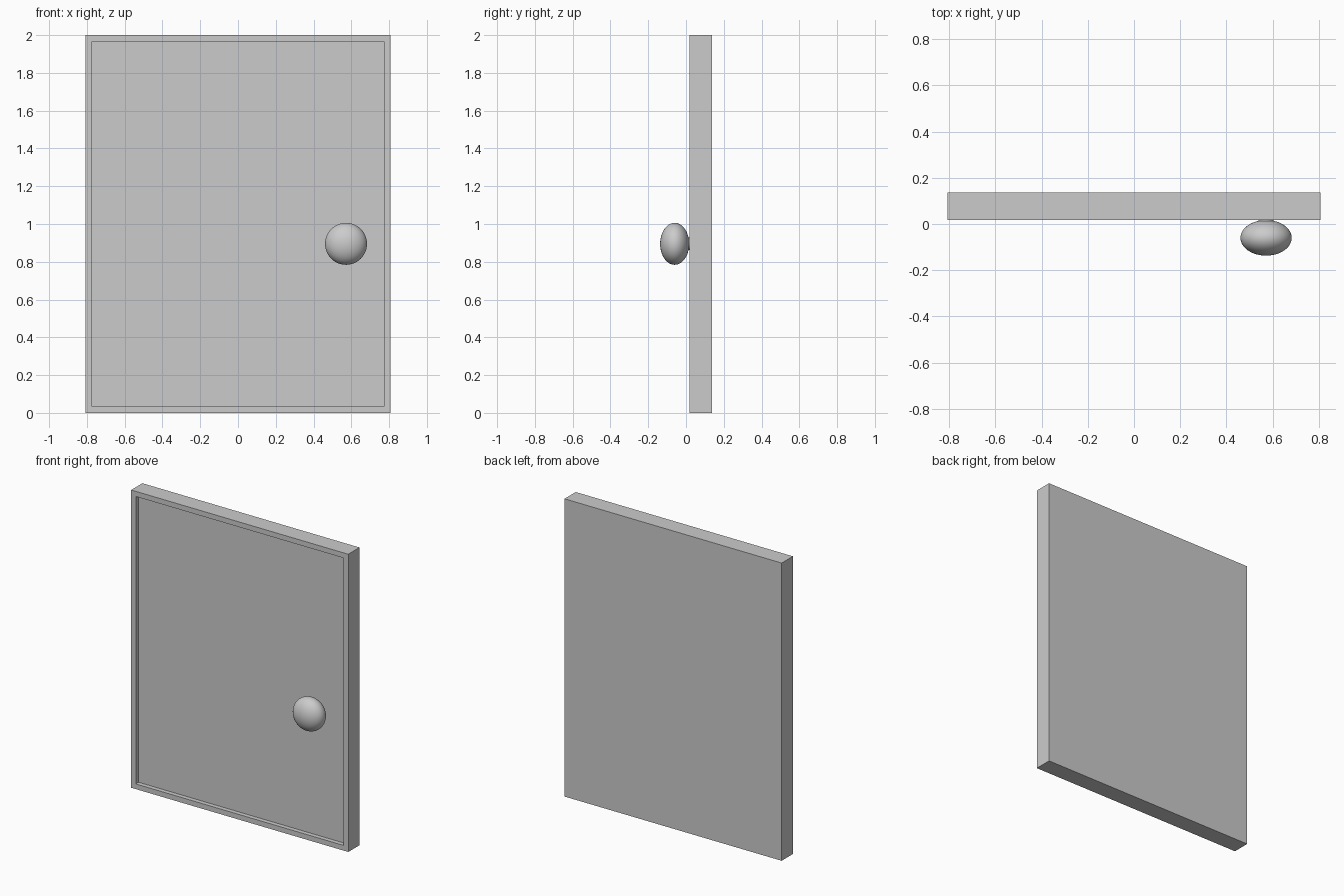
import bpy, bmesh, math
from mathutils import Matrix, Vector

if "Cube" in bpy.data.objects:
    bpy.data.objects.remove(bpy.data.objects["Cube"])

W, H = 0.807, 2.0            # half width, height
FRONT, BACK = 0.018, 0.137   # door faces in y
BORDER, RECESS = 0.049, 0.03

def finish(name, bm):
    bmesh.ops.recalc_face_normals(bm, faces=bm.faces)
    mesh = bpy.data.meshes.new(name)
    bm.to_mesh(mesh)
    bm.free()
    obj = bpy.data.objects.new(name, mesh)
    bpy.context.collection.objects.link(obj)
    return obj

# Door slab with a recessed front panel
bm = bmesh.new()
bmesh.ops.create_cube(bm, size=1, matrix=Matrix.Translation((0, (FRONT + BACK) / 2, H / 2))
                      @ Matrix.Diagonal((2 * W, BACK - FRONT, H, 1)))
bm.normal_update()
front = min(bm.faces, key=lambda f: f.calc_center_median().y)
bmesh.ops.inset_region(bm, faces=[front], thickness=BORDER)
panel = bmesh.ops.extrude_face_region(bm, geom=[front])
bmesh.ops.translate(bm, vec=Vector((0, RECESS, 0)),
                    verts=[g for g in panel["geom"] if isinstance(g, bmesh.types.BMVert)])
if front.is_valid:
    bmesh.ops.delete(bm, geom=[front], context='FACES_ONLY')
finish("door_panel", bm)

# Flattened round knob
KX, KY, KZ = 0.572, -0.06, 0.895
bm = bmesh.new()
bmesh.ops.create_uvsphere(bm, u_segments=48, v_segments=24, radius=1,
                          matrix=Matrix.Translation((KX, KY, KZ))
                          @ Matrix.Diagonal((0.111, 0.077, 0.111, 1))
                          @ Matrix.Rotation(math.pi / 2, 4, 'X'))
knob = finish("door_knob", bm)

# Short stem joining knob to panel
bm = bmesh.new()
y0, y1 = -0.03, FRONT + RECESS + 0.005
bmesh.ops.create_cone(bm, cap_ends=True, segments=32, radius1=0.033, radius2=0.033, depth=y1 - y0,
                      matrix=Matrix.Translation((KX, (y0 + y1) / 2, KZ))
                      @ Matrix.Rotation(math.pi / 2, 4, 'X'))
stem = finish("knob_stem", bm)

for o in (knob, stem):
    bpy.ops.object.select_all(action='DESELECT')
    o.select_set(True)
    bpy.context.view_layer.objects.active = o
    bpy.ops.object.shade_smooth_by_angle(angle=math.radians(35))
